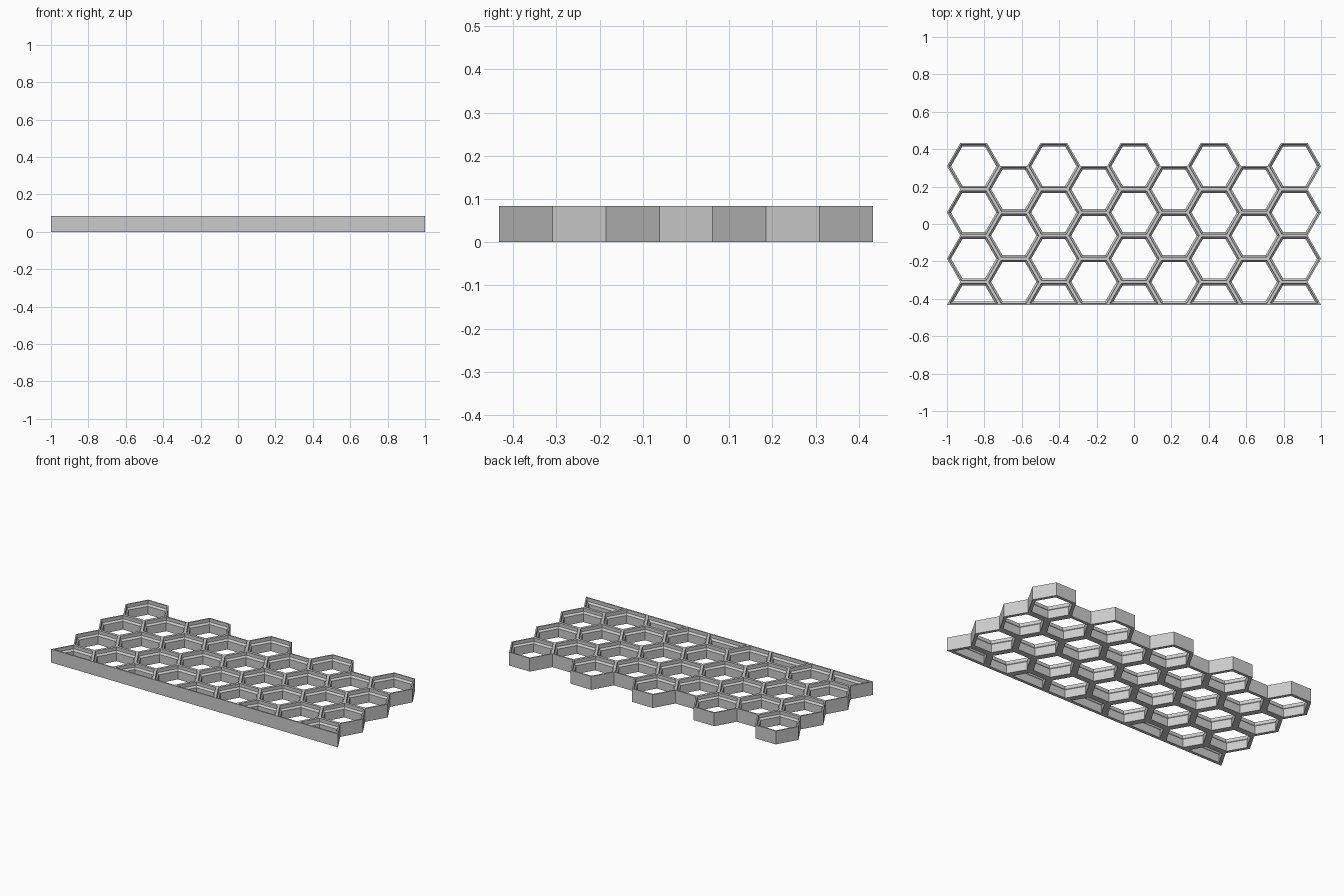
import bpy, bmesh, math
from collections import Counter
from mathutils import Vector

if "Cube" in bpy.data.objects:
    bpy.data.objects.remove(bpy.data.objects["Cube"], do_unlink=True)

RADIUS = 1 / 7                       # hexagon circumradius, cells tile edge to edge
PITCH = RADIUS * math.sqrt(3)        # distance across flats
HEIGHT = PITCH * 8 / 23.6
THICK, THIN = PITCH * 1.8 / 23.6, PITCH * 0.8 / 23.6
FRONT = -1.75 * PITCH
# wall thickness and height, from the bottom up: thick wall, slope, thin lip
PROFILE = [(THICK, 0), (THICK, HEIGHT * 5 / 8), (THIN, HEIGHT * 6 / 8), (THIN, HEIGHT)]


def hexagon(cx, cy):
    return [Vector((cx + RADIUS * math.cos(i * math.pi / 3),
                    cy + RADIUS * math.sin(i * math.pi / 3))) for i in range(6)]


def inset(poly, d):
    """Move every side of a convex counter-clockwise outline inward by d."""
    result = []
    for i, p in enumerate(poly):
        a = (p - poly[i - 1]).normalized()
        b = (poly[(i + 1) % len(poly)] - p).normalized()
        na, nb = Vector((-a.y, a.x)), Vector((-b.y, b.x))
        result.append(p + (na + nb) * d / (1 + na.dot(nb)))
    return result


def edge_key(a, b):
    mid = (a + b) / 2
    return round(mid.x, 3), round(mid.y, 3)


# Cell outlines: columns alternate between three full and three and a half cells
cells = []
for col in range(-4, 5):
    x = col * RADIUS * 1.5
    if col % 2:
        cells += [hexagon(x, FRONT + PITCH * (row + 0.5)) for row in range(3)]
    else:
        cells += [hexagon(x, FRONT + PITCH * row) for row in range(1, 4)]
        cells.append(hexagon(x, FRONT)[:4])
shared = Counter(edge_key(p, c[(i + 1) % len(c)]) for c in cells for i, p in enumerate(c))

bm = bmesh.new()


def ring(poly, z):
    return [bm.verts.new((p.x, p.y, z)) for p in poly]


for cell in cells:
    n = len(cell)
    outer_low, outer_high = ring(cell, 0), ring(cell, HEIGHT)
    inner = [ring(inset(cell, d), z) for d, z in PROFILE]
    # Closed section: underside, inner wall, slope, lip, top rim, outer wall
    loops = [outer_low] + inner + [outer_high, outer_low]
    for k in range(len(loops) - 1):
        lower, upper = loops[k], loops[k + 1]
        for i in range(n):
            j = (i + 1) % n
            is_outer = k == len(loops) - 2
            if is_outer and shared[edge_key(cell[i], cell[j])] > 1:
                continue             # neighbouring cells join here
            bm.faces.new((lower[j], lower[i], upper[i], upper[j]))

bmesh.ops.remove_doubles(bm, verts=bm.verts, dist=0.0005)
bmesh.ops.recalc_face_normals(bm, faces=bm.faces)
mesh = bpy.data.meshes.new("honeycomb_panel")
bm.to_mesh(mesh)
bm.free()

# Plain grey material
grey = bpy.data.materials.new("light_grey")
grey.use_nodes = True
grey.diffuse_color = (0.6, 0.6, 0.6, 1)
grey.node_tree.nodes["Principled BSDF"].inputs["Base Color"].default_value = (0.6, 0.6, 0.6, 1)
mesh.materials.append(grey)

panel = bpy.data.objects.new("honeycomb_panel", mesh)
bpy.context.collection.objects.link(panel)
